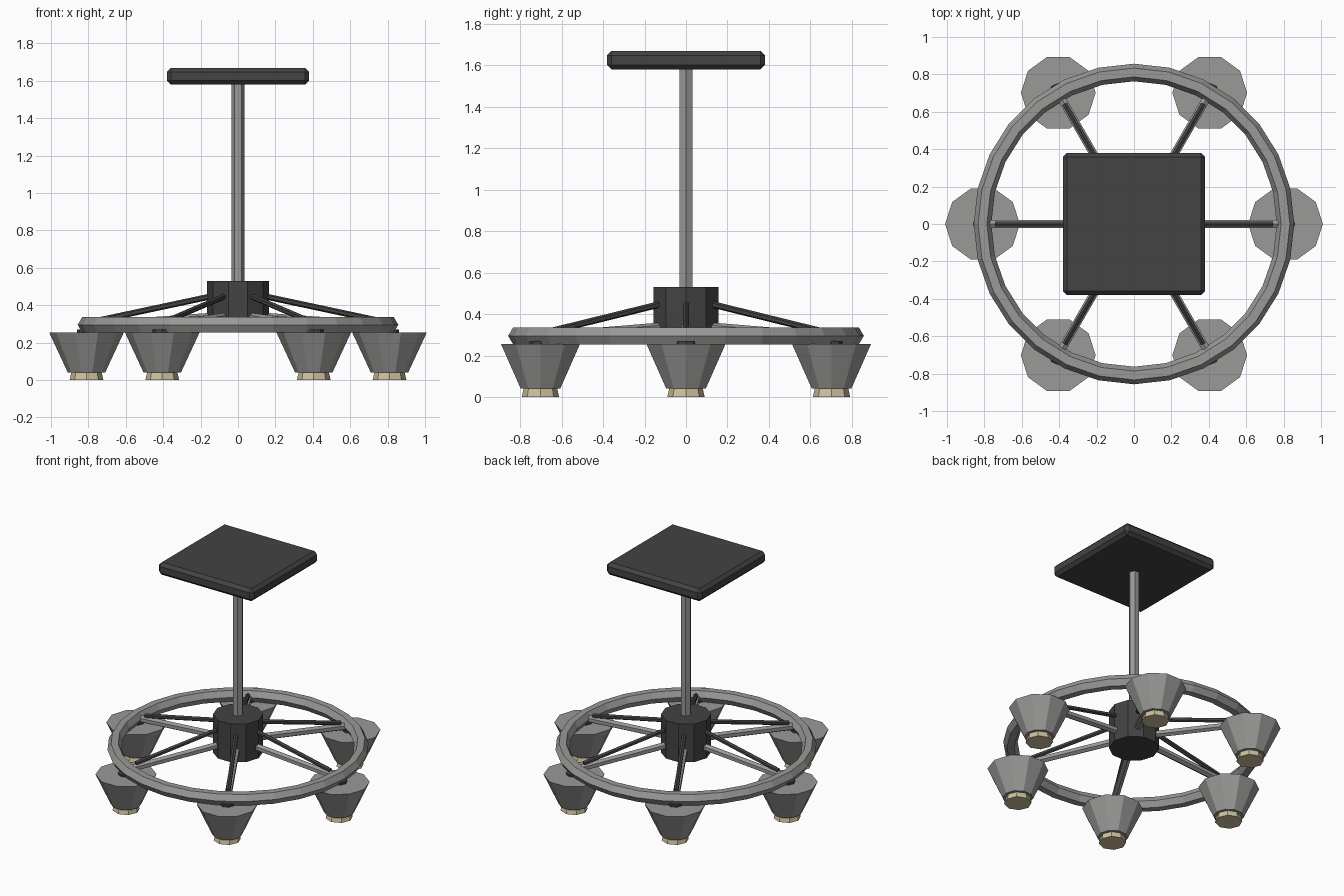
import bpy, bmesh, math
from mathutils import Vector, Matrix

if "Cube" in bpy.data.objects:
    bpy.data.objects.remove(bpy.data.objects["Cube"])


def material(name, rgb):
    m = bpy.data.materials.new(name)
    m.diffuse_color = (*rgb, 1.0)
    m.use_nodes = True
    m.node_tree.nodes["Principled BSDF"].inputs["Base Color"].default_value = m.diffuse_color
    return m


GREY = material("mid grey", (0.32, 0.32, 0.315))
DARK = material("charcoal", (0.056, 0.056, 0.056))
TAN = material("pale tan", (0.62, 0.53, 0.34))


def finish(name, bm, mat):
    bmesh.ops.recalc_face_normals(bm, faces=bm.faces)
    mesh = bpy.data.meshes.new(name)
    bm.to_mesh(mesh)
    bm.free()
    mesh.materials.append(mat)
    ob = bpy.data.objects.new(name, mesh)
    bpy.context.collection.objects.link(ob)
    return ob


def frustum(name, x, y, z0, z1, r0, r1, sides, mat):
    """Upright prism or cone with a corner pointing along +y."""
    bm = bmesh.new()
    place = (Matrix.Translation((x, y, (z0 + z1) / 2))
             @ Matrix.Rotation(math.pi / 2, 4, 'Z'))
    bmesh.ops.create_cone(bm, cap_ends=True, segments=sides, radius1=r0,
                          radius2=r1, depth=z1 - z0, matrix=place)
    return finish(name, bm, mat)


def rod(name, a, b, r, sides, mat):
    """Straight bar between two points."""
    a, b = Vector(a), Vector(b)
    d = b - a
    bm = bmesh.new()
    place = Matrix.Translation((a + b) / 2) @ d.to_track_quat('Z', 'Y').to_matrix().to_4x4()
    bmesh.ops.create_cone(bm, cap_ends=True, segments=sides, radius1=r,
                          radius2=r, depth=d.length, matrix=place)
    return finish(name, bm, mat)


# Base ring with a hexagonal section
bpy.ops.mesh.primitive_torus_add(major_segments=28, minor_segments=6,
                                 major_radius=0.81, minor_radius=0.047,
                                 location=(0, 0, 0.295))
ring = bpy.context.object
ring.name = "base_ring"
ring.data.materials.append(GREY)
for p in ring.data.polygons:
    p.use_smooth = False

# Hub and post
frustum("hub", 0, 0, 0.255, 0.53, 0.165, 0.165, 10, DARK)
frustum("post", 0, 0, 0.50, 1.60, 0.036, 0.036, 6, GREY)

# Seat slab with chamfered edges
bm = bmesh.new()
bmesh.ops.create_cube(bm, size=1, matrix=Matrix.Translation((0, 0, 1.624))
                      @ Matrix.Diagonal((0.76, 0.76, 0.09, 1)))
bmesh.ops.bevel(bm, geom=bm.edges[:], offset=0.022, segments=1, affect='EDGES')
finish("seat", bm, DARK)

# Six arms, each with a spoke, brace, mount, foot cone and foot pad
for i in range(6):
    c, s = math.cos(i * math.pi / 3), math.sin(i * math.pi / 3)
    x, y = 0.81 * c, 0.81 * s
    rod(f"spoke_{i}", (0.13 * c, 0.13 * s, 0.335), (0.80 * c, 0.80 * s, 0.287),
        0.025, 6, GREY)
    rod(f"brace_{i}", (0.13 * c, 0.13 * s, 0.45), (0.74 * c, 0.74 * s, 0.32),
        0.016, 6, DARK)
    frustum(f"foot_mount_{i}", x, y, 0.245, 0.27, 0.052, 0.052, 8, DARK)
    frustum(f"foot_cone_{i}", x, y, 0.04, 0.255, 0.10, 0.20, 10, GREY)
    frustum(f"foot_pad_{i}", x, y, 0.0, 0.045, 0.09, 0.08, 8, TAN)
